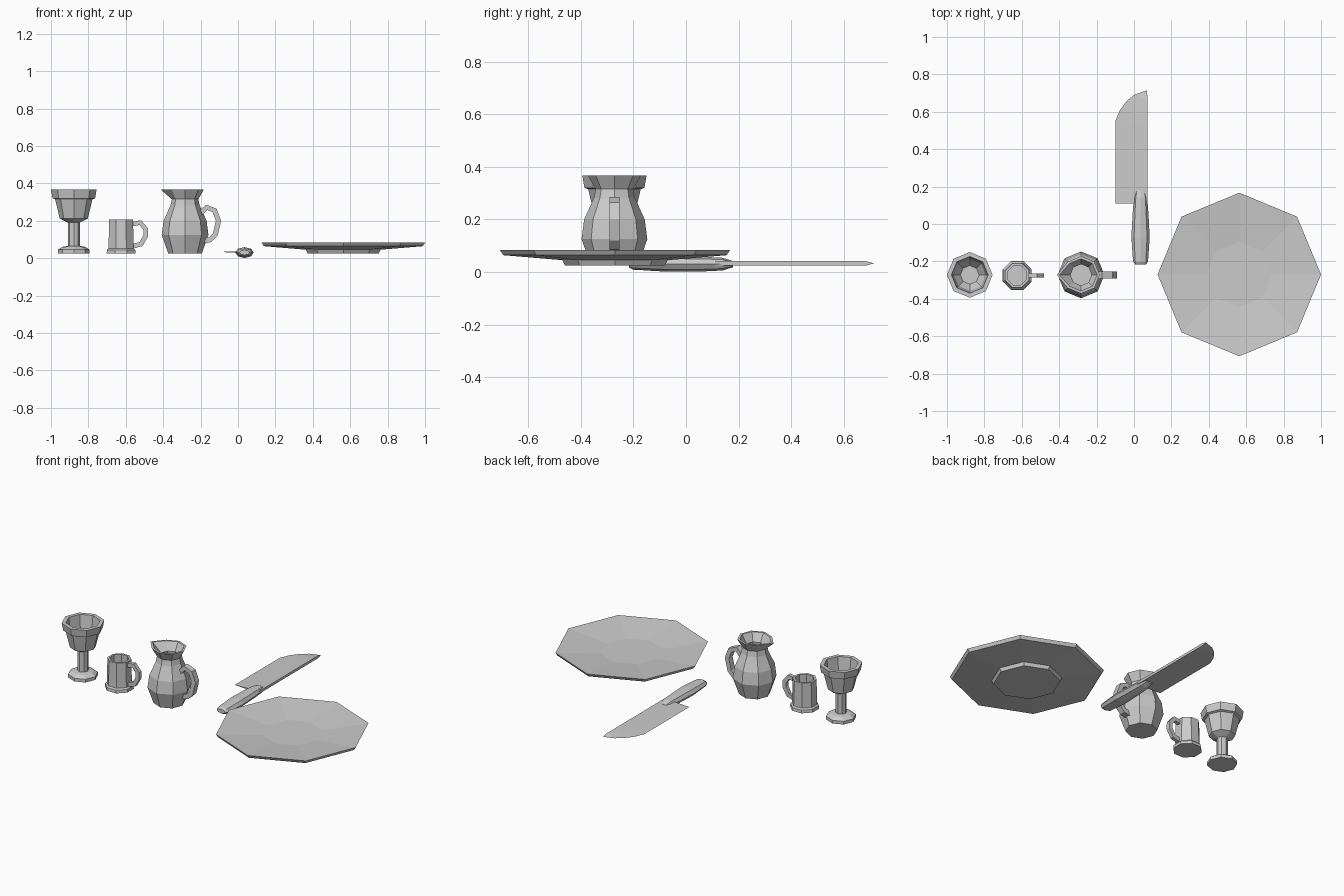
import bpy, bmesh
from math import sin, cos, pi
from mathutils import Vector


def loft(name, rings):
    """Skin a list of equal-length point loops and cap both ends."""
    bm = bmesh.new()
    loops = [[bm.verts.new(p) for p in ring] for ring in rings]
    n = len(loops[0])
    for a, b in zip(loops, loops[1:]):
        for i in range(n):
            j = (i + 1) % n
            bm.faces.new((a[i], a[j], b[j], b[i]))
    bm.faces.new(loops[0][::-1])
    bm.faces.new(loops[-1])
    bmesh.ops.recalc_face_normals(bm, faces=bm.faces)
    mesh = bpy.data.meshes.new(name)
    bm.to_mesh(mesh)
    bm.free()
    obj = bpy.data.objects.new(name, mesh)
    bpy.context.collection.objects.link(obj)
    return obj


def turned(name, x, y, profile, turn=0.0):
    """Eight-sided turned shape; profile is (radius, z)."""
    angles = [turn + i * pi / 4 for i in range(8)]
    return loft(name, [[(x + r * cos(a), y + r * sin(a), z) for a in angles]
                       for r, z in profile])


def handle(name, y, path, thick, width):
    """Rectangular strap swept along an (x, z) path."""
    pts = [Vector((px, 0, pz)) for px, pz in path]
    rings = []
    for i, p in enumerate(pts):
        t = (pts[min(i + 1, len(pts) - 1)] - pts[max(i - 1, 0)]).normalized()
        nrm = Vector((-t.z, 0, t.x)) * thick / 2
        side = Vector((0, width / 2, 0))
        c = p + Vector((0, y, 0))
        rings.append([c + nrm + side, c + nrm - side, c - nrm - side, c - nrm + side])
    return loft(name, rings)


Y = -0.272

# Goblet: foot, stem, bowl, rim band, hollow inside
turned("goblet", -0.878, Y, [
    (0.085, 0.025), (0.085, 0.045), (0.062, 0.06), (0.032, 0.065),
    (0.032, 0.19), (0.075, 0.212), (0.10, 0.315), (0.114, 0.32),
    (0.122, 0.366), (0.098, 0.366), (0.085, 0.27), (0.05, 0.225)])

# Mug: flared base, straight body, hollow inside
turned("mug", -0.625, Y - 0.003, [
    (0.084, 0.025), (0.082, 0.044), (0.073, 0.052), (0.069, 0.206),
    (0.055, 0.206), (0.055, 0.05)], pi / 8)
handle("mug_handle", Y - 0.003, [
    (-0.57, 0.182), (-0.522, 0.19), (-0.494, 0.155), (-0.494, 0.118),
    (-0.518, 0.075), (-0.57, 0.062)], 0.026, 0.023)

# Jug: round belly, narrow neck, rim pulled out into a spout
jug = turned("jug", -0.283, Y, [
    (0.09, 0.025), (0.125, 0.125), (0.115, 0.2), (0.078, 0.282),
    (0.071, 0.315), (0.10, 0.366), (0.086, 0.366), (0.057, 0.315),
    (0.062, 0.28), (0.10, 0.2), (0.108, 0.125), (0.075, 0.04)])
for v in jug.data.vertices:
    if v.co.z > 0.36 and v.co.x < -0.283 - 0.08 and abs(v.co.y - Y) < 0.01:
        v.co.x -= 0.03
handle("jug_handle", Y, [
    (-0.20, 0.24), (-0.168, 0.272), (-0.125, 0.255), (-0.104, 0.2),
    (-0.122, 0.125), (-0.15, 0.098), (-0.19, 0.092)], 0.028, 0.037)

# Plate: low foot, sloping underside, thin rim, dished top
turned("plate", 0.563, -0.27, [
    (0.19, 0.025), (0.20, 0.045), (0.425, 0.064), (0.437, 0.083),
    (0.175, 0.058)])

# Knife handle: flattened octagon sections (y, half width, half height)
grip = [(-0.216, 0.028, 0.013), (-0.202, 0.040, 0.021), (-0.07, 0.049, 0.029),
        (0.06, 0.042, 0.028), (0.14, 0.036, 0.024), (0.178, 0.027, 0.012)]
loft("knife_handle", [[(0.035 + w * cos(i * pi / 4), y, 0.03 + h * sin(i * pi / 4))
                       for i in range(8)] for y, w, h in grip])

# Knife blade: wedge from thick spine to cutting edge (edge x, edge y, spine y)
blade = [(-0.10, 0.11, 0.11), (-0.10, 0.55, 0.53), (-0.075, 0.61, 0.58),
         (-0.037, 0.66, 0.63), (0.005, 0.693, 0.66), (0.07, 0.715, 0.685)]
loft("knife_blade", [[(ex, ey, 0.033), (0.071, sy, 0.041), (0.071, sy, 0.025)]
                     for ex, ey, sy in blade])
